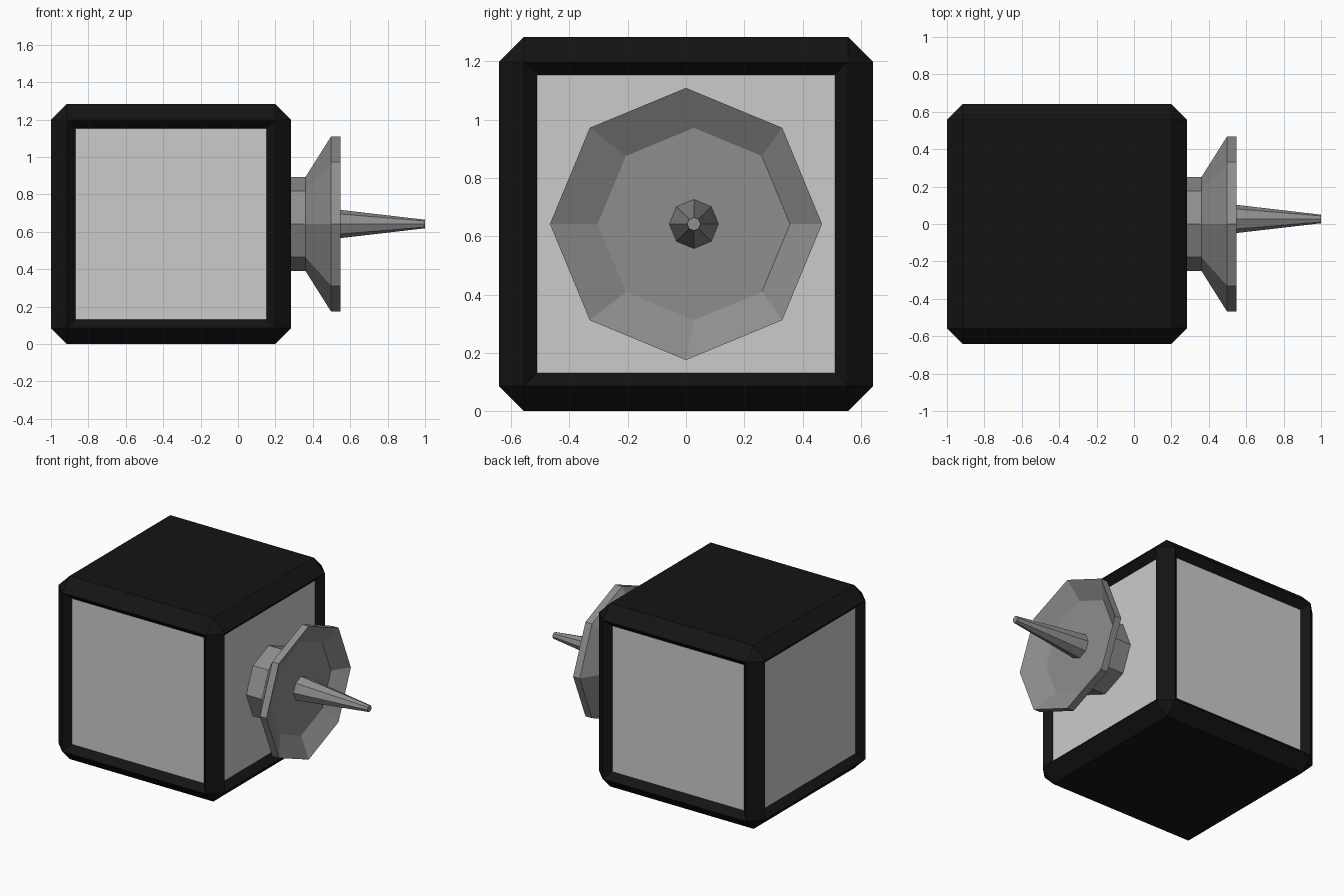
import bpy, bmesh
from math import cos, sin, pi

if "Cube" in bpy.data.objects:
    bpy.data.objects.remove(bpy.data.objects["Cube"])


def material(name, value):
    m = bpy.data.materials.new(name)
    m.diffuse_color = (value, value, value, 1)
    m.use_nodes = True
    m.node_tree.nodes["Principled BSDF"].inputs["Base Color"].default_value = m.diffuse_color
    return m


def finish(bm, name, *mats):
    bmesh.ops.recalc_face_normals(bm, faces=bm.faces)
    me = bpy.data.meshes.new(name)
    bm.to_mesh(me)
    bm.free()
    for m in mats:
        me.materials.append(m)
    ob = bpy.data.objects.new(name, me)
    bpy.context.collection.objects.link(ob)
    return ob


def octagon_stack(name, rings, mat):
    """Loft octagons along x; each ring is (x, radius, y offset)."""
    bm = bmesh.new()
    loops = [[bm.verts.new((x, y + r * cos(k * pi / 4), 0.642 + r * sin(k * pi / 4)))
              for k in range(8)] for x, r, y in rings]
    for a, b in zip(loops, loops[1:]):
        for k in range(8):
            j = (k + 1) % 8
            bm.faces.new((a[k], a[j], b[j], b[k]))
    bm.faces.new(loops[0])
    bm.faces.new(loops[-1])
    return finish(bm, name, mat)


black = material("black_frame", 0.007)
pale = material("pale_panel", 0.8)
grey = material("mid_grey", 0.27)

# Housing: chamfered cube with four recessed side panels
bm = bmesh.new()
bmesh.ops.create_cube(bm, size=1.284)
bmesh.ops.translate(bm, verts=bm.verts, vec=(-0.358, 0, 0.642))
bmesh.ops.bevel(bm, geom=bm.edges[:], offset=0.086, segments=1,
                affect='EDGES', profile=0.5)
bm.normal_update()
sides = [f for f in bm.faces if max(abs(f.normal.x), abs(f.normal.y)) > 0.99]
bmesh.ops.inset_individual(bm, faces=sides, thickness=0.045, use_even_offset=True)
for f in sides:
    f.material_index = 1
    bmesh.ops.translate(bm, verts=f.verts[:], vec=f.normal * -0.045)
finish(bm, "housing", black, pale)

# Flared dish on a short neck, with a slightly off-centre hollow
octagon_stack("dish", [(0.22, 0.25, 0), (0.36, 0.25, 0), (0.497, 0.467, 0),
                       (0.548, 0.467, 0), (0.47, 0.33, 0.027)], grey)

# Tapered spike
octagon_stack("spike", [(0.465, 0.085, 0.027), (1.0, 0.023, 0.027)], grey)
